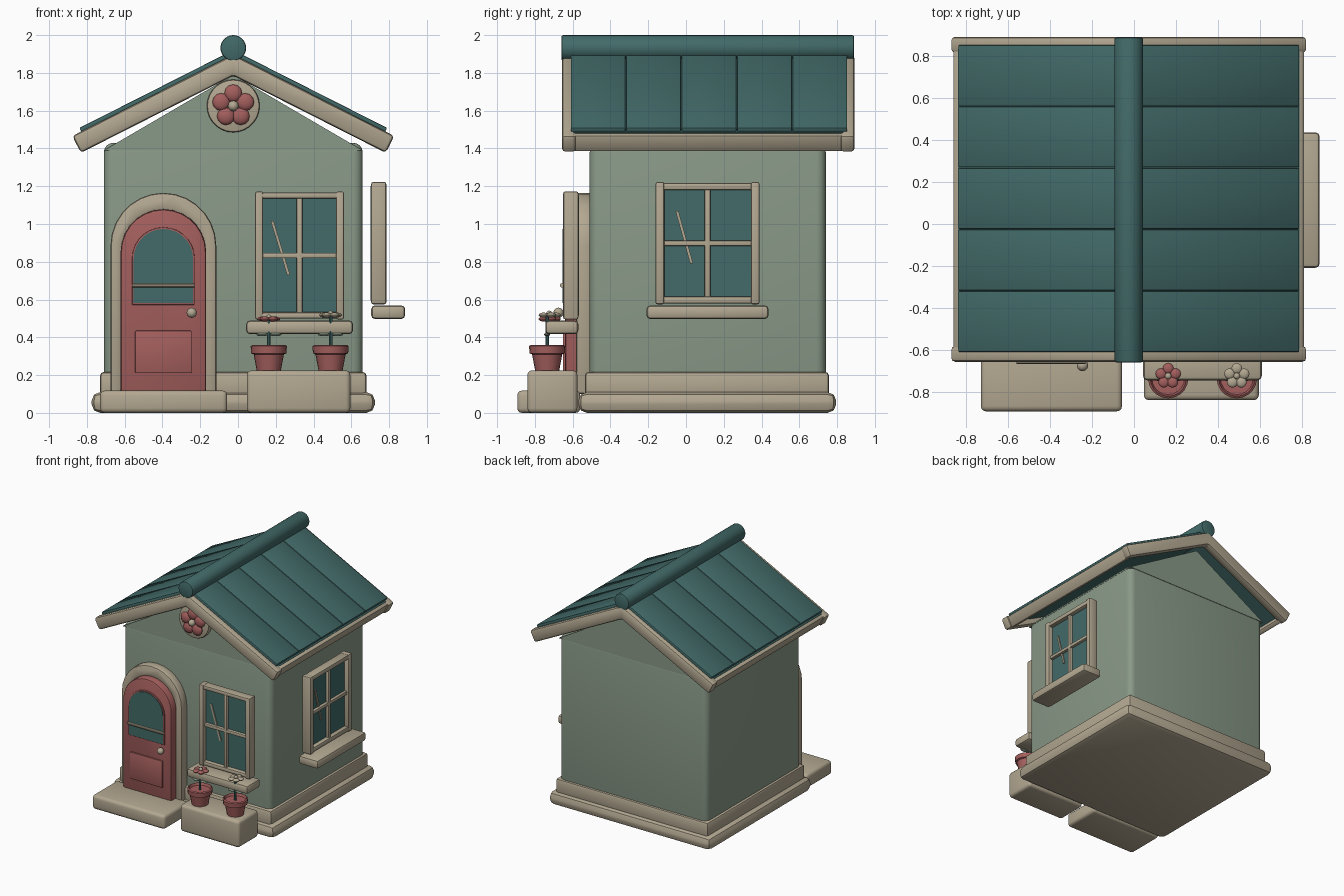
import bpy, bmesh, math
from mathutils import Matrix, Vector

cube = bpy.data.objects.get("Cube")
if cube:
    bpy.data.objects.remove(cube, do_unlink=True)


def material(name, rgb):
    m = bpy.data.materials.new(name)
    m.use_nodes = True
    m.diffuse_color = (*rgb, 1)
    m.node_tree.nodes["Principled BSDF"].inputs["Base Color"].default_value = (*rgb, 1)
    return m


SAGE = material("sage_plaster", (0.25, 0.32, 0.245))
TEAL = material("teal", (0.054, 0.145, 0.14))
CREAM = material("cream_trim", (0.45, 0.39, 0.285))
ROSE = material("rose", (0.37, 0.115, 0.11))
I = Matrix.Identity(4)
CX = -0.025                      # centre line of the house
SLOPE = math.atan(0.506)         # roof pitch
SN, CS = math.sin(SLOPE), math.cos(SLOPE)


def finish(name, bm, mat, bevel=0, seg=2, M=I):
    bmesh.ops.recalc_face_normals(bm, faces=bm.faces)
    if bevel:
        edges = [e for e in bm.edges if e.calc_face_angle(0) > math.radians(30)]
        bmesh.ops.bevel(bm, geom=edges, offset=bevel, segments=seg, profile=0.5,
                        affect='EDGES', clamp_overlap=True)
    bm.transform(M)
    me = bpy.data.meshes.new(name)
    bm.to_mesh(me)
    bm.free()
    me.materials.append(mat)
    me.shade_smooth()
    me.set_sharp_from_angle(angle=math.radians(32))
    ob = bpy.data.objects.new(name, me)
    bpy.context.collection.objects.link(ob)
    return ob


def box(name, x, y, z, mat, bevel=0, seg=2, M=I):
    """Box from (low, high) ranges."""
    bm = bmesh.new()
    bmesh.ops.create_cube(bm, size=1)
    for v in bm.verts:
        v.co = [(a + b) / 2 + c * (b - a) for (a, b), c in zip((x, y, z), v.co)]
    return finish(name, bm, mat, bevel, seg, M)


def prism(name, pts, y, mat, bevel=0, seg=2):
    """Profile in x and z, extruded along y."""
    bm = bmesh.new()
    f = bm.faces.new([bm.verts.new((px, y[0], pz)) for px, pz in pts])
    new = bmesh.ops.extrude_face_region(bm, geom=[f])["geom"]
    moved = [g for g in new if isinstance(g, bmesh.types.BMVert)]
    bmesh.ops.translate(bm, vec=(0, y[1] - y[0], 0), verts=moved)
    return finish(name, bm, mat, bevel, seg)


def lathe(name, profile, at, mat, steps=20):
    bm = bmesh.new()
    vs = [bm.verts.new((r, 0, z)) for r, z in profile]
    es = [bm.edges.new(p) for p in zip(vs, vs[1:])]
    bmesh.ops.spin(bm, geom=vs + es, axis=(0, 0, 1), cent=(0, 0, 0),
                   angle=math.tau, steps=steps)
    bmesh.ops.remove_doubles(bm, verts=bm.verts, dist=0.0001)
    return finish(name, bm, mat, M=Matrix.Translation(at))


def rod(name, a, b, r, mat, bevel=0, sides=24):
    a, b = Vector(a), Vector(b)
    bm = bmesh.new()
    bmesh.ops.create_cone(bm, cap_ends=True, segments=sides, radius1=r, radius2=r,
                          depth=(b - a).length)
    q = (b - a).to_track_quat('Z', 'Y').to_matrix().to_4x4()
    return finish(name, bm, mat, bevel, M=Matrix.Translation((a + b) / 2) @ q)


def blobs(name, centres, size, mat, M=I):
    """Squashed balls joined in one object."""
    bm = bmesh.new()
    for c in centres:
        bmesh.ops.create_uvsphere(bm, u_segments=12, v_segments=8, radius=1,
                                  matrix=Matrix.Translation(c) @ Matrix.Diagonal((*size, 1)))
    return finish(name, bm, mat, M=M)


def flower(name, M, ring, r, mat):
    angles = [math.pi / 2 + i * math.tau / 5 for i in range(5)]
    blobs(name + "_petals", [(ring * math.cos(a), ring * math.sin(a), 0) for a in angles],
          (r, r, r * 0.5), mat, M)
    blobs(name + "_centre", [(0, 0, r * 0.3)], (r * 0.6,) * 3, CREAM, M)


def arc(cx, half, spring, n=14):
    return [(cx + half * math.cos(math.pi * i / n), spring + half * math.sin(math.pi * i / n))
            for i in range(n + 1)]


def arch(cx, half, bottom, spring):
    return [(cx - half, bottom), (cx + half, bottom)] + arc(cx, half, spring)


# Foundation, walls and gable
box("foundation", (-0.775, 0.725), (-0.57, 0.795), (0, 0.11), CREAM, 0.045)
box("skirting", (-0.73, 0.68), (-0.535, 0.757), (0.08, 0.217), CREAM, 0.02)
box("walls", (-0.71, 0.66), (-0.51, 0.74), (0.1, 1.43), SAGE, 0.05, 4)
prism("gable", [(CX - 0.685, 1.39), (CX + 0.685, 1.39), (CX, 1.79)], (-0.512, 0.742), SAGE)


# Roof: chevron layers sharing one pitch
def chevron(name, apex, dx, thick, y, mat, bevel=0):
    low = apex - dx * SN / CS
    side = [(dx, low), (dx + thick * SN, low + thick * CS)]
    pts = [(0, apex)] + side + [(0, apex + thick / CS)] + [(-px, pz) for px, pz in side[::-1]]
    prism(name, [(CX + px, pz) for px, pz in pts], y, mat, bevel)


chevron("front_bargeboard", 1.785, 0.807, 0.1, (-0.657, -0.582), CREAM, 0.018)
chevron("back_bargeboard", 1.785, 0.807, 0.1, (0.817, 0.892), CREAM, 0.018)
chevron("roof_deck", 1.835, 0.79, 0.055, (-0.6, 0.835), TEAL)
for i in range(5):
    y0 = -0.612 + i * 0.2935
    chevron("roof_panel", 1.885, 0.8, 0.032, (y0 + 0.002, y0 + 0.2915), TEAL, 0.006)
for side, label in ((1, "left"), (-1, "right")):
    corners = [(0.85, 0.0), (0.892, 0.0), (0.892, 0.095), (0.85, 0.095)]
    pts = [(CX + side * (s * CS + n * SN), 1.785 - s * SN + n * CS) for s, n in corners]
    prism(label + "_eave_board", pts, (-0.6, 0.835), CREAM, 0.01)
rod("ridge_roll", (CX, -0.66, 1.932), (CX, 0.89, 1.932), 0.068, TEAL, 0.01)

# Gable medallion
rod("medallion", (CX, -0.5, 1.625), (CX, -0.55, 1.625), 0.14, CREAM, 0.012, 28)
flower("medallion_flower", Matrix.Translation((CX, -0.56, 1.625)) @ Matrix.Rotation(math.pi / 2, 4, 'X'),
       0.067, 0.047, ROSE)

# Door
DX = -0.395
outer, inner = arc(DX, 0.28, 0.885), arc(DX, 0.222, 0.852)
ring = ([(DX + 0.28, 0.1)] + outer + [(DX - 0.28, 0.1), (DX - 0.222, 0.1)]
        + inner[::-1] + [(DX + 0.222, 0.1)])
prism("door_surround", ring, (-0.582, -0.5), CREAM, 0.015)
prism("door_leaf", arch(DX, 0.226, 0.11, 0.852), (-0.64, -0.5), ROSE, 0.014)
prism("door_window_rim", arch(DX, 0.166, 0.572, 0.817), (-0.65, -0.63), ROSE, 0.004)
prism("door_window", arch(DX, 0.157, 0.581, 0.817), (-0.655, -0.64), TEAL)
rod("door_window_bar", (DX - 0.165, -0.657, 0.675), (DX + 0.165, -0.657, 0.675), 0.011, CREAM, 0, 10)
box("door_panel", (-0.545, -0.245), (-0.652, -0.63), (0.21, 0.435), ROSE, 0.006)
blobs("door_knob", [(-0.245, -0.675, 0.53)], (0.027, 0.027, 0.027), CREAM)


# Windows, built facing the front and turned into place
def window(name, M, half, z0, z1, bar, sill_half, sill_depth, slash):
    mid = (z0 + z1) / 2
    box(name + "_glass", (-half + 0.02, half - 0.02), (-0.04, 0.004), (z0 + 0.02, z1 - 0.02), TEAL, M=M)
    for s in (-1, 1):
        a, b = sorted((s * half, s * (half - bar)))
        box(name + "_stile", (a, b), (-0.08, 0), (z0, z1), CREAM, 0.01, M=M)
    for z in (z0, z1 - bar):
        box(name + "_rail", (-half + 0.008, half - 0.008), (-0.075, 0), (z + 0.004, z + bar - 0.004),
            CREAM, 0.01, M=M)
    box(name + "_mullion", (-0.015, 0.015), (-0.066, -0.02), (z0 + 0.02, z1 - 0.02), CREAM, 0.006, M=M)
    box(name + "_crossbar", (-half + 0.02, half - 0.02), (-0.064, -0.02), (mid - 0.014, mid + 0.014),
        CREAM, 0.006, M=M)
    box(name + "_sill", (-sill_half, sill_half), (-sill_depth, 0), (z0 - 0.078, z0 - 0.006),
        CREAM, 0.02, M=M)
    (ua, za), (ub, zb) = slash
    w = 0.008
    pts = [(ua - w, za), (ua + w, za), (ub + w, zb), (ub - w, zb)]
    prism(name + "_glint", pts, (-0.048, -0.039), CREAM).data.transform(M)


window("front_window", Matrix.Translation((0.326, -0.57, 0)), 0.235, 0.495, 1.172, 0.042,
       0.283, 0.175, ((-0.145, 1.015), (-0.058, 0.73)))
window("side_window", Matrix.Translation((0.705, 0.114, 0)) @ Matrix.Rotation(math.pi / 2, 4, 'Z'),
       0.275, 0.575, 1.222, 0.046, 0.323, 0.18, ((-0.162, 1.07), (-0.084, 0.79)))

# Doorstep and planter block
box("doorstep", (-0.73, -0.057), (-0.893, -0.56), (0, 0.118), CREAM, 0.025, 3)
box("planter_block", (0.047, 0.595), (-0.84, -0.575), (0, 0.225), CREAM, 0.025, 3)

# Flower pots
POT = [(0, 0), (0.064, 0), (0.08, 0.085), (0.093, 0.09), (0.096, 0.128),
       (0.086, 0.135), (0.078, 0.115), (0, 0.115)]
for name, x, top, mat in (("left_pot" , 0.49, 0.518, CREAM), ("right_pot", 0.163, 0.497, ROSE)):
    y = -0.735
    lathe(name, POT, (x, y, 0.225), ROSE)
    rod(name + "_stem", (x, y, 0.33), (x, y, top), 0.009, TEAL, 0, 8)
    blobs(name + "_leaves", [(x - 0.035, y, 0.415), (x + 0.035, y, 0.415)], (0.032, 0.016, 0.009), SAGE)
    flower(name + "_flower", Matrix.Translation((x, y + 0.01, top)), 0.036, 0.026, mat)
